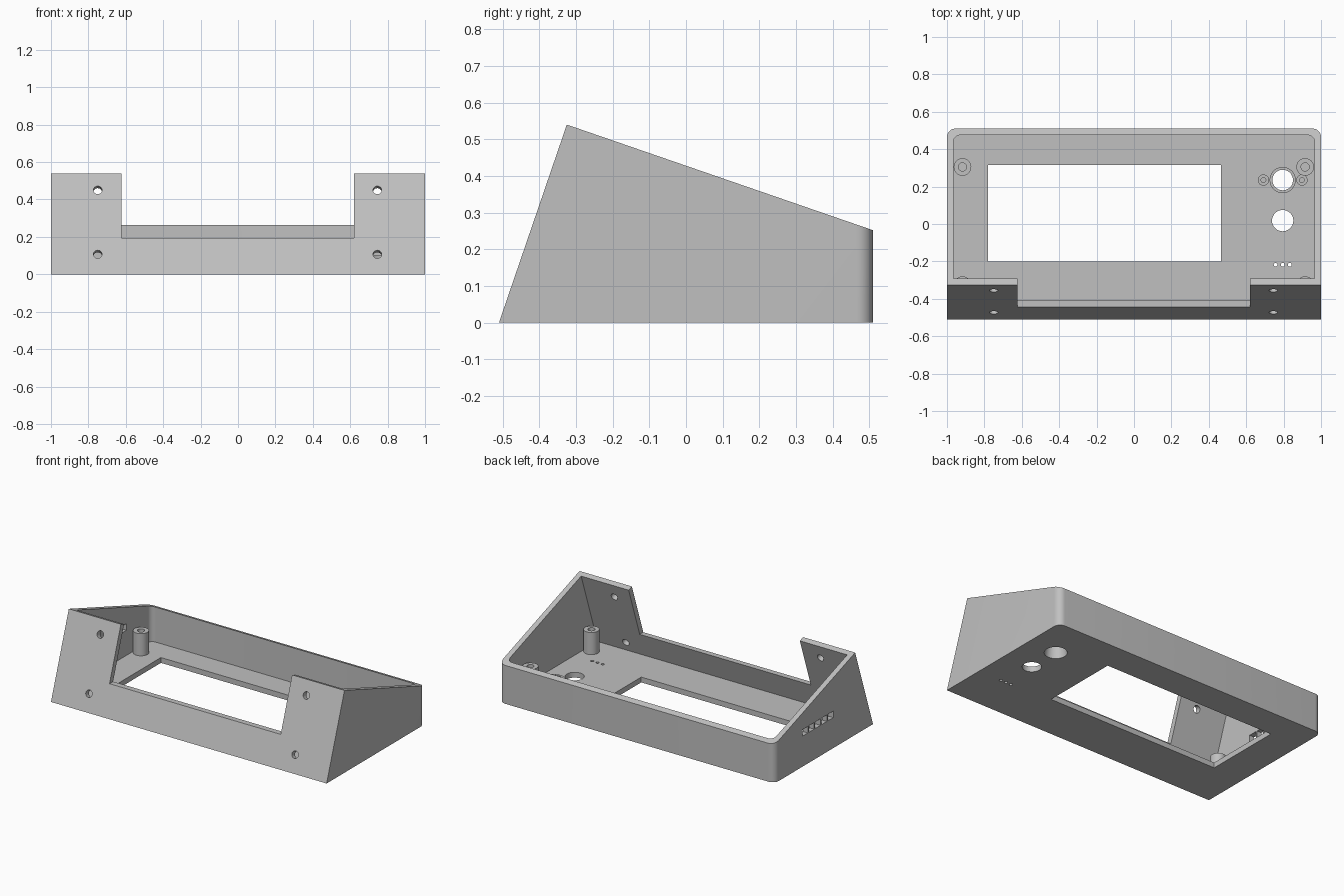
import bpy, bmesh, math
from mathutils import Matrix, Vector

cube = bpy.data.objects.get("Cube")
if cube:
    bpy.data.objects.remove(cube, do_unlink=True)

GREY = (0.53, 0.53, 0.53, 1)
mat = bpy.data.materials.new("light grey plastic")
mat.use_nodes = True
mat.diffuse_color = GREY
mat.node_tree.nodes["Principled BSDF"].inputs["Base Color"].default_value = GREY

WIDTH, FRONT, BACK, WALL = 1.0, -0.51, 0.51, 0.035
LEAN = 0.343          # how far the front wall leans back per unit of height


def add(name, bm):
    bmesh.ops.recalc_face_normals(bm, faces=bm.faces)
    mesh = bpy.data.meshes.new(name)
    bm.to_mesh(mesh)
    bm.free()
    mesh.materials.append(mat)
    obj = bpy.data.objects.new(name, mesh)
    bpy.context.collection.objects.link(obj)
    return obj


def prism(name, profile, half, back, radius):
    """Side profile (y, z) drawn out along x, with rounded upright back corners."""
    bm = bmesh.new()
    face = bm.faces.new([bm.verts.new((-half, y, z)) for y, z in profile])
    ext = bmesh.ops.extrude_face_region(bm, geom=[face])["geom"]
    bmesh.ops.translate(bm, vec=(2 * half, 0, 0),
                        verts=[v for v in ext if isinstance(v, bmesh.types.BMVert)])
    corners = [e for e in bm.edges if all(abs(v.co.y - back) < 1e-4 for v in e.verts)
               and abs(e.verts[0].co.z - e.verts[1].co.z) > 0.1]
    bmesh.ops.bevel(bm, geom=corners, offset=radius, segments=8, profile=0.5, affect='EDGES')
    return add(name, bm)


def box(name, x, y, z):
    bm = bmesh.new()
    bmesh.ops.create_cube(bm, size=1)
    for v in bm.verts:
        v.co = [a[0] if c < 0 else a[1] for a, c in zip((x, y, z), v.co)]
    return add(name, bm)


def rod(name, centre, radius, length, direction=(0, 0, 1)):
    bm = bmesh.new()
    turn = Vector((0, 0, 1)).rotation_difference(Vector(direction)).to_matrix().to_4x4()
    bmesh.ops.create_cone(bm, cap_ends=True, segments=32, radius1=radius, radius2=radius,
                          depth=length, matrix=Matrix.Translation(centre) @ turn)
    return add(name, bm)


def lathe(name, x, y, profile):
    """Turned part from (radius, z) points."""
    bm = bmesh.new()
    verts = [bm.verts.new((r, 0, z)) for r, z in profile]
    edges = [bm.edges.new(pair) for pair in zip(verts, verts[1:])]
    bmesh.ops.spin(bm, geom=verts + edges, cent=(0, 0, 0), axis=(0, 0, 1),
                   angle=math.tau, steps=32)
    bmesh.ops.remove_doubles(bm, verts=bm.verts, dist=1e-5)
    bmesh.ops.translate(bm, verts=bm.verts, vec=(x, y, 0))
    return add(name, bm)


def smooth(obj):
    bpy.ops.object.select_all(action='DESELECT')
    obj.select_set(True)
    bpy.context.view_layer.objects.active = obj
    bpy.ops.object.shade_smooth_by_angle(angle=math.radians(30))


# Wedge-shaped shell
case = prism("case", [(FRONT, 0), (BACK, 0), (BACK, 0.252), (-0.325, 0.54)],
             WIDTH, BACK, 0.045)


def inner(z):
    return FRONT + WALL + 0.002 + LEAN * z


cavity_back = BACK - WALL
cutters = [prism("cavity_cutter",
                 [(inner(WALL), WALL), (cavity_back, WALL), (cavity_back, 0.9), (inner(0.9), 0.9)],
                 WIDTH - WALL, cavity_back, 0.035)]

# Front notch and screen window
cutters.append(box("notch_cutter", (-0.622, 0.62), (-0.6, -0.2), (0.195, 1)))
cutters.append(box("window_cutter", (-0.78, 0.465), (-0.2, 0.315), (-0.1, 0.1)))

# Floor holes: two controls and three indicator holes
floor_holes = [(0.795, 0.235, 0.068), (0.795, 0.018, 0.057)]
floor_holes += [(0.795 + i * 0.038, -0.218, 0.01) for i in (-1, 0, 1)]
for x, y, r in floor_holes:
    cutters.append(rod("floor_hole_cutter", (x, y, 0), r, 0.2))

# Screw holes square to the leaning front wall
for x in (-0.75, 0.745):
    for z in (0.107, 0.45):
        cutters.append(rod("screw_hole_cutter", (x, FRONT + LEAN * z, z), 0.023, 0.12,
                           (0, 1, -LEAN)))

# Row of vent slots in one side wall
for i in range(5):
    y = -0.07 + i * 0.066
    cutters.append(box("vent_cutter", (-1.1, -0.9), (y - 0.028, y + 0.028), (0.2, 0.243)))

for cutter in cutters:
    cutter.hide_render = True
    mod = case.modifiers.new("cut", 'BOOLEAN')
    mod.operation = 'DIFFERENCE'
    mod.solver = 'EXACT'
    mod.object = cutter
    bpy.context.view_layer.objects.active = case
    bpy.ops.object.modifier_apply(modifier=mod.name)
    bpy.data.objects.remove(cutter, do_unlink=True)
smooth(case)

# Four screw posts in the corners
BASE = WALL - 0.005


def post(name, x, y, outer, hole, top):
    smooth(lathe(name, x, y, [(outer, BASE), (outer, top), (hole, top),
                              (hole, WALL + 0.01), (0, WALL + 0.01)]))


for side, x in (("right", -0.917), ("left", 0.915)):
    for end, y in (("front", -0.327), ("back", 0.305)):
        post(f"{end}_{side}_screw_post", x, y, 0.047, 0.022, 0.18)

# Tapered collar with a small post on each side
smooth(lathe("control_collar", 0.795, 0.235,
             [(0.07, BASE), (0.07, 0.1), (0.055, 0.1), (0.068, 0)]))
for side, x in (("inner", 0.692), ("outer", 0.898)):
    post(f"{side}_control_post", x, 0.235, 0.03, 0.013, 0.1)
